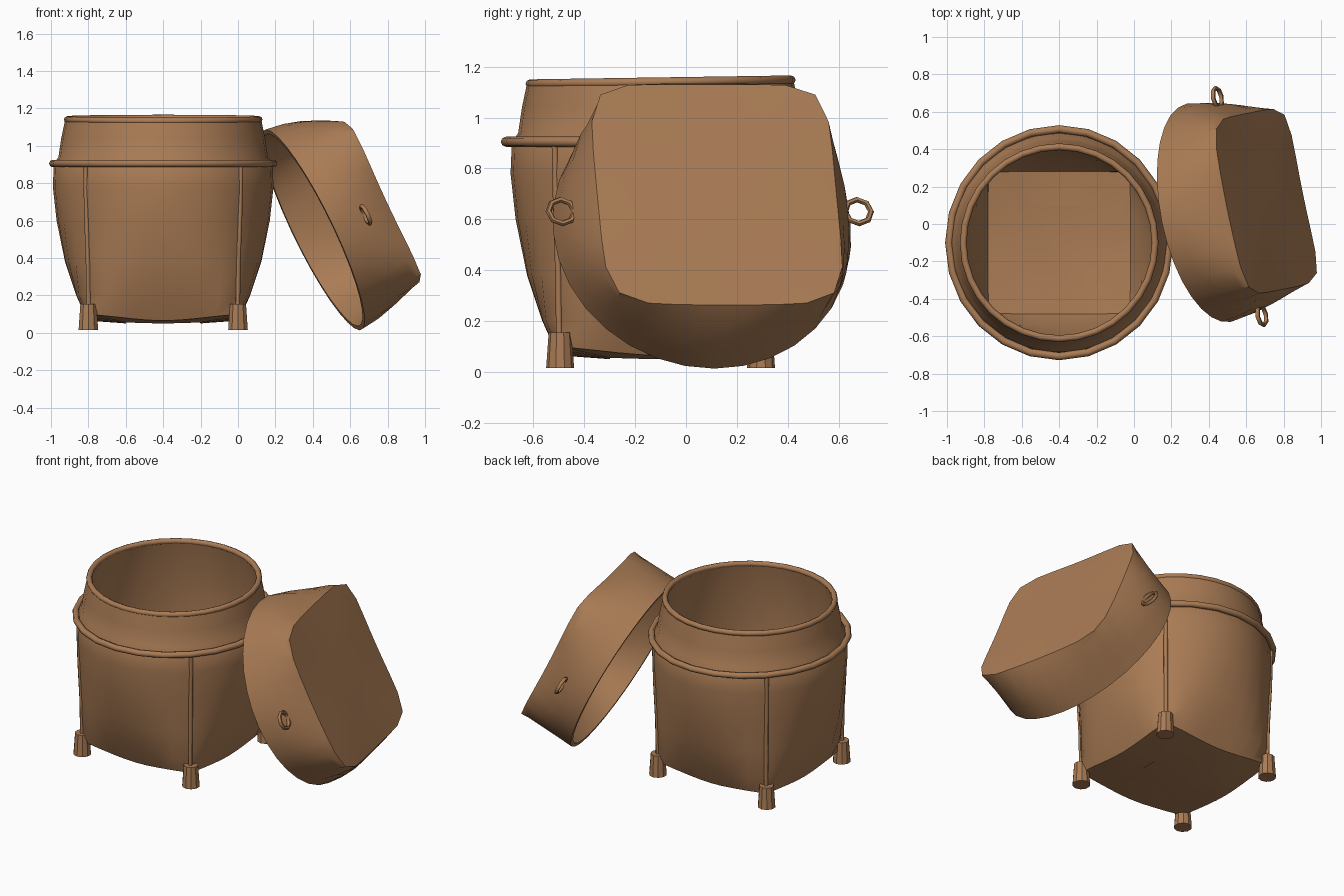
import bpy, math
from mathutils import Vector, Matrix

if "Cube" in bpy.data.objects:
    bpy.data.objects.remove(bpy.data.objects["Cube"])

wicker = bpy.data.materials.new("tan_wicker")
wicker.diffuse_color = (0.40, 0.20, 0.09, 1)
wicker.use_nodes = True
wicker.node_tree.nodes["Principled BSDF"].inputs["Base Color"].default_value = wicker.diffuse_color


def finish(ob, name, angle=35):
    ob.name = name
    ob.data.materials.clear()
    ob.data.materials.append(wicker)
    bpy.ops.object.select_all(action='DESELECT')
    ob.select_set(True)
    bpy.context.view_layer.objects.active = ob
    bpy.ops.object.shade_smooth_by_angle(angle=math.radians(angle))
    return ob


def loft(name, rings, frame, n=32, caps=True):
    """rings: (height, side radius, corner radius, corner lift)"""
    verts, faces = [], []
    for z, s, c, lift in rings:
        p = 1 / max(0.5 - math.log2(c / s), 0.02)
        for i in range(n):
            a = 2 * math.pi * i / n
            co, si = math.cos(a), math.sin(a)
            r = s / (abs(co) ** p + abs(si) ** p) ** (1 / p)
            zz = z + lift * (1 - abs(math.cos(2 * a)))
            verts.append(frame @ Vector((r * co, r * si, zz)))
    for k in range(len(rings) - 1):
        for i in range(n):
            j = (i + 1) % n
            faces.append((k * n + i, k * n + j, k * n + n + j, k * n + n + i))
    if caps:
        faces.append(tuple(reversed(range(n))))
        faces.append(tuple(range((len(rings) - 1) * n, len(rings) * n)))
    me = bpy.data.meshes.new(name)
    me.from_pydata(verts, [], faces)
    ob = bpy.data.objects.new(name, me)
    bpy.context.collection.objects.link(ob)
    return finish(ob, name)


def torus(name, frame, major, minor, seg, sides):
    bpy.ops.mesh.primitive_torus_add(major_radius=major, minor_radius=minor,
                                     major_segments=seg, minor_segments=sides)
    ob = bpy.context.object
    ob.matrix_world = frame
    return finish(ob, name, 60)


base = Matrix.Translation((-0.40, -0.10, 0))

# basket body: square foot, round mouth, hollow inside
loft("basket_body", [
    (0.05, 0.20, 0.28, 0.005), (0.065, 0.405, 0.565, 0.035),
    (0.20, 0.465, 0.565, 0), (0.38, 0.525, 0.57, 0), (0.60, 0.57, 0.58, 0),
    (0.78, 0.59, 0.59, 0), (0.90, 0.585, 0.585, 0), (0.94, 0.56, 0.56, 0),
    (1.04, 0.545, 0.545, 0), (1.135, 0.525, 0.525, 0),
    (1.135, 0.50, 0.50, 0), (0.92, 0.54, 0.54, 0), (0.60, 0.545, 0.55, 0),
    (0.38, 0.50, 0.545, 0), (0.20, 0.44, 0.54, 0),
    (0.095, 0.38, 0.53, 0.03), (0.08, 0.20, 0.28, 0.005)], base)

# bands around the shoulder and the slightly tilted mouth
torus("shoulder_band", base @ Matrix.Translation((0, 0, 0.905)) @ Matrix.Diagonal((1, 1.03, 1, 1)),
      0.59, 0.02, 24, 8)
torus("mouth_rim", base @ Matrix.Translation((0, 0, 1.14)) @ Matrix.Rotation(0.015, 4, 'X'),
      0.513, 0.018, 32, 8)

# legs and corner seams
for i, (sx, sy) in enumerate([(-1, -1), (1, -1), (1, 1), (-1, 1)]):
    bpy.ops.mesh.primitive_cone_add(vertices=10, radius1=0.055, radius2=0.045, depth=0.14,
                                    location=(-0.40 + 0.40 * sx, -0.10 + 0.395 * sy, 0.085))
    finish(bpy.context.object, f"leg_{i + 1}")
    cu = bpy.data.curves.new(f"seam_{i + 1}", 'CURVE')
    cu.dimensions = '3D'
    cu.bevel_depth = 0.013
    cu.bevel_resolution = 1
    pts = [(0.563, 0.10), (0.568, 0.38), (0.58, 0.62), (0.588, 0.90)]
    sp = cu.splines.new('POLY')
    sp.points.add(len(pts) - 1)
    for pt, (r, z) in zip(sp.points, pts):
        pt.co = (-0.40 + r * sx * 0.7071, -0.10 + r * sy * 0.7071, z, 1)
    cu.materials.append(wicker)
    ob = bpy.data.objects.new(f"corner_seam_{i + 1}", cu)
    bpy.context.collection.objects.link(ob)

# lid frame: x along the handle axis, y up the slope, z out through the lid top
v = Vector((0.20, -0.98, 0)).normalized()
h = Vector((0.98, 0.20, 0)).normalized()
t = math.radians(25.5)
nrm = math.cos(t) * h + math.sin(t) * Vector((0, 0, 1))
up = nrm.cross(v)
lid = Matrix((v, up, nrm)).transposed().to_4x4()
lid.translation = (0.40, 0.06, 0.55)

# leaning lid: round opening, rounded square top, hollow
loft("leaning_lid", [
    (0.315, 0.25, 0.32, 0), (0.30, 0.455, 0.575, 0), (0.18, 0.52, 0.57, 0), (0.0, 0.57, 0.57, 0),
    (0.0, 0.595, 0.595, 0), (0.10, 0.58, 0.595, 0), (0.20, 0.55, 0.60, 0),
    (0.30, 0.505, 0.605, 0), (0.34, 0.48, 0.61, 0.01), (0.345, 0.25, 0.32, 0)], lid)

# ring handles on both sides of the lid
for side, sgn in (("front", 1), ("back", -1)):
    torus(f"lid_{side}_handle", lid @ Matrix.Translation((0.595 * sgn, 0, 0.186)),
          0.052, 0.012, 8, 6)
